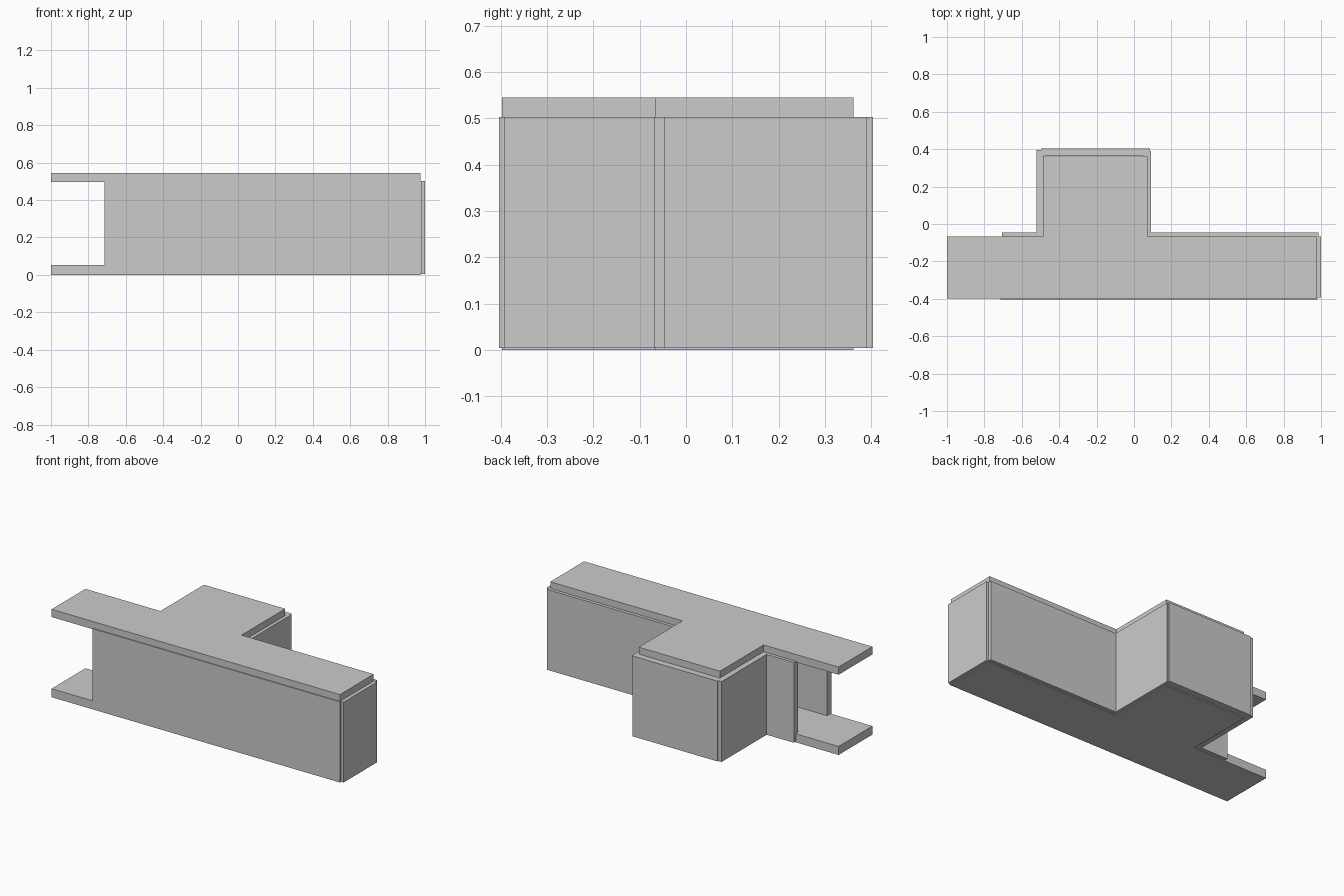
import bpy
import bmesh

if "Cube" in bpy.data.objects:
    bpy.data.objects.remove(bpy.data.objects["Cube"])


def prism(name, outline, z0, z1):
    """Extrude a flat outline between two heights."""
    bm = bmesh.new()
    face = bm.faces.new([bm.verts.new((x, y, z0)) for x, y in outline])
    out = bmesh.ops.extrude_face_region(bm, geom=[face])
    for v in out["geom"]:
        if isinstance(v, bmesh.types.BMVert):
            v.co.z = z1
    bmesh.ops.recalc_face_normals(bm, faces=bm.faces[:])
    mesh = bpy.data.meshes.new(name)
    bm.to_mesh(mesh)
    bm.free()
    obj = bpy.data.objects.new(name, mesh)
    bpy.context.collection.objects.link(obj)
    return obj


# T-shaped floor and ceiling slabs
T_PLAN = [(-1, -0.397), (0.977, -0.397), (0.977, -0.066), (0.071, -0.066),
          (0.071, 0.361), (-0.486, 0.361), (-0.486, -0.066), (-1, -0.066)]
prism("floor_slab", T_PLAN, 0.0, 0.053)
prism("ceiling_slab", T_PLAN, 0.497, 0.545)

# Separate wall panels around the plan, left end open: x0, x1, y0, y1
T = 0.04
WALLS = {
    "front_wall": (-0.714, 0.981, -0.403, -0.403 + T),
    "right_end_wall": (1.0 - T, 1.0, -0.393, -0.067),
    "back_wall_right": (0.053, 0.986, -0.046 - T, -0.046),
    "back_wall_left": (-0.707, -0.481, -0.046 - T, -0.046),
    "wing_left_wall": (-0.521, -0.521 + T, -0.066, 0.396),
    "wing_right_wall": (0.092 - T, 0.092, -0.066, 0.391),
    "wing_back_wall": (-0.497, 0.086, 0.403 - T, 0.403),
}
for name, (x0, x1, y0, y1) in WALLS.items():
    prism(name, [(x0, y0), (x1, y0), (x1, y1), (x0, y1)], 0.005, 0.503)
